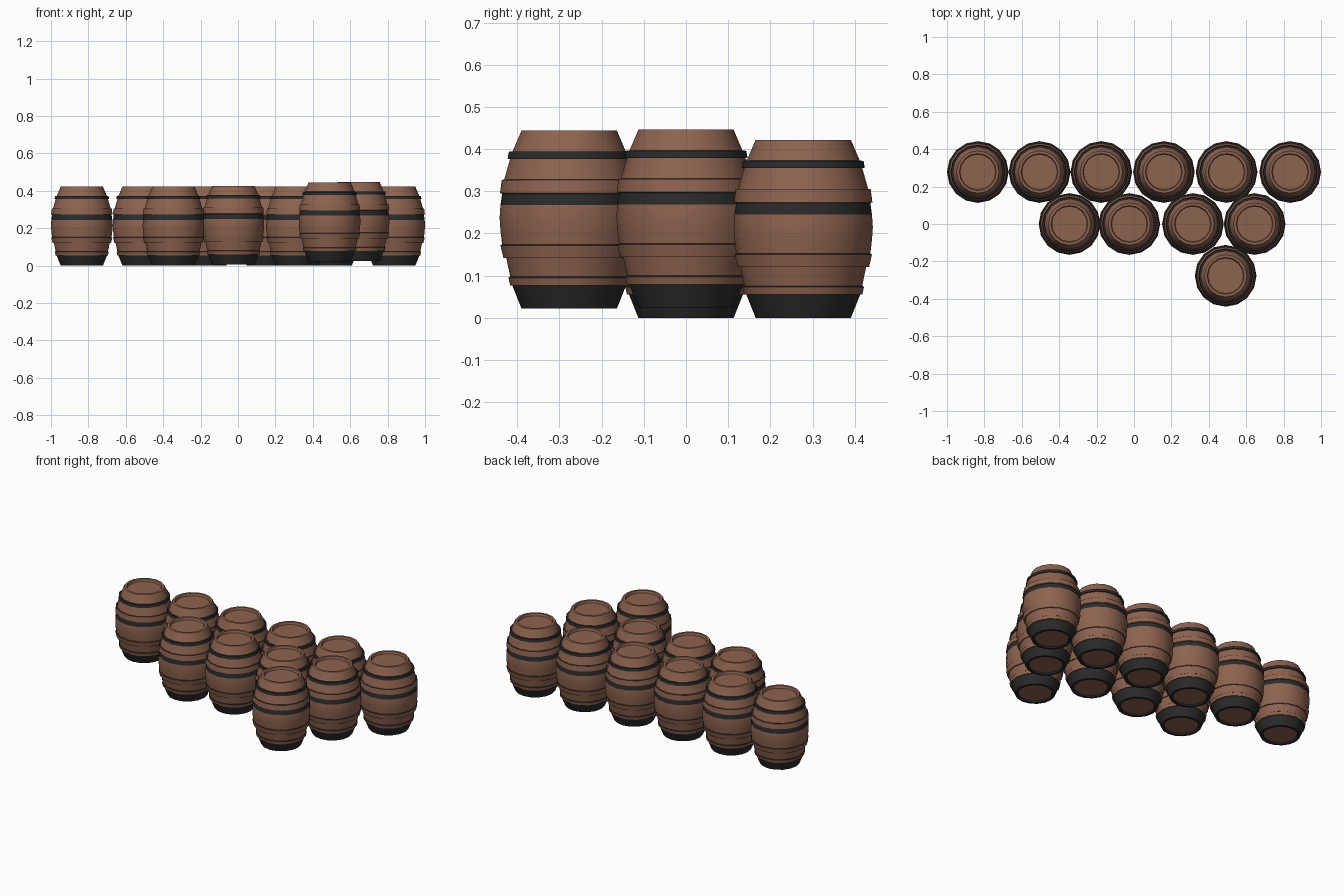
import bpy, bmesh, math

if "Cube" in bpy.data.objects:
    bpy.data.objects.remove(bpy.data.objects["Cube"])

SIDES = 16


def material(name, rgb):
    m = bpy.data.materials.new(name)
    m.diffuse_color = (*rgb, 1)
    m.use_nodes = True
    m.node_tree.nodes["Principled BSDF"].inputs["Base Color"].default_value = m.diffuse_color
    return m


wood = material("brown_wood", (0.27, 0.125, 0.08))
iron = material("black_iron", (0.024, 0.024, 0.024))
W, I = 0, 1

# Barrel profile from bottom centre to top centre:
# (radius, height, colour of the strip that leads to this point)
profile = [
    (0.095, 0.008, W),                                        # recessed bottom
    (0.098, 0.0, I), (0.113, 0.0, I), (0.135, 0.055, I),      # iron foot
    (0.140, 0.055, W), (0.144, 0.073, W), (0.140, 0.076, I),  # low hoop
    (0.149, 0.120, W),
    (0.156, 0.120, W), (0.163, 0.150, W), (0.159, 0.152, I),  # lower hoop
    (0.163, 0.185, W), (0.165, 0.215, W), (0.163, 0.245, W),  # belly
    (0.159, 0.272, I),
    (0.164, 0.274, W), (0.160, 0.305, W), (0.154, 0.306, I),  # upper hoop
    (0.140, 0.355, W),
    (0.146, 0.355, I), (0.143, 0.372, I), (0.134, 0.373, I),  # iron hoop
    (0.113, 0.422, W), (0.099, 0.422, W),                     # rim
    (0.095, 0.408, W),                                        # recessed lid
]


def barrel_mesh():
    bm = bmesh.new()
    rings = []
    for r, z, _ in profile:
        rings.append([bm.verts.new((r * math.cos(2 * math.pi * k / SIDES),
                                    r * math.sin(2 * math.pi * k / SIDES), z))
                      for k in range(SIDES)])
    for i in range(1, len(rings)):
        a, b = rings[i - 1], rings[i]
        for k in range(SIDES):
            n = (k + 1) % SIDES
            f = bm.faces.new((a[k], a[n], b[n], b[k]))
            f.material_index = profile[i][2]
    bm.faces.new(rings[0][::-1])
    bm.faces.new(rings[-1])
    me = bpy.data.meshes.new("barrel")
    bm.to_mesh(me)
    bm.free()
    me.materials.append(wood)
    me.materials.append(iron)
    return me


mesh = barrel_mesh()

# Barrel positions: back row of six, middle row of four, one in front
places = [(x, 0.278, 0.0) for x in (-0.835, -0.505, -0.175, 0.16, 0.495, 0.835)]
places += [(-0.345, 0, 0.0), (-0.025, 0, 0.005), (0.315, 0, 0.0), (0.645, 0, 0.024)]
places += [(0.49, -0.277, 0.022)]

for n, loc in enumerate(places):
    ob = bpy.data.objects.new(f"barrel_{n + 1}", mesh)
    ob.location = loc
    bpy.context.collection.objects.link(ob)
    if n == 0:  # the mesh is shared, so shade it once
        bpy.context.view_layer.objects.active = ob
        ob.select_set(True)
        bpy.ops.object.shade_smooth_by_angle(angle=math.radians(30))
        ob.select_set(False)
